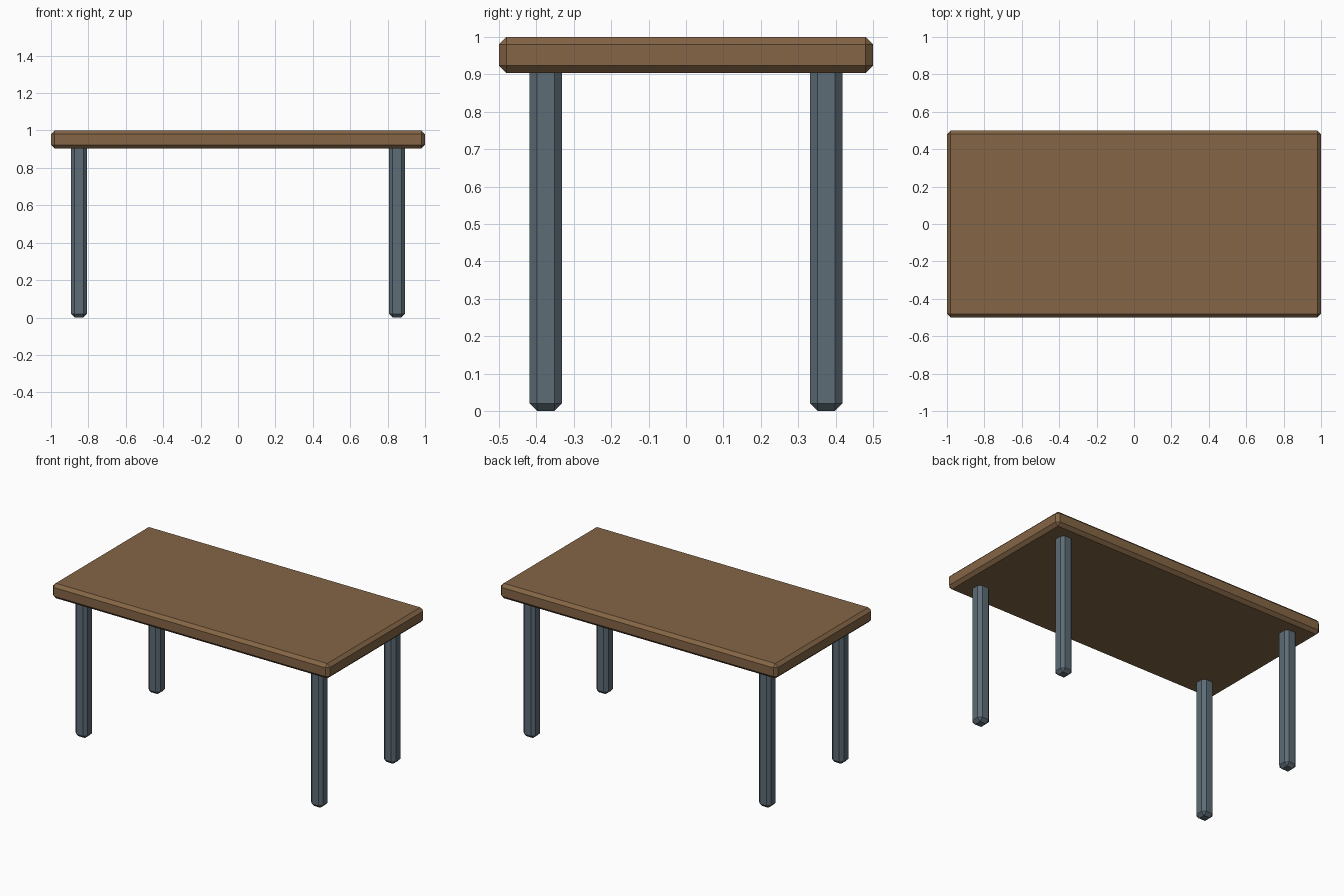
import bpy
import bmesh
from mathutils import Matrix, Vector

if "Cube" in bpy.data.objects:
    bpy.data.objects.remove(bpy.data.objects["Cube"])


def make_material(name, color):
    mat = bpy.data.materials.new(name)
    mat.diffuse_color = color
    mat.use_nodes = True
    mat.node_tree.nodes["Principled BSDF"].inputs["Base Color"].default_value = mat.diffuse_color
    return mat


def chamfered_box(name, center, size, chamfer, mat):
    bm = bmesh.new()
    bmesh.ops.create_cube(bm, size=1.0, matrix=Matrix.Diagonal((*size, 1.0)))
    bmesh.ops.bevel(bm, geom=bm.edges[:], offset=chamfer, segments=1,
                    profile=0.5, affect='EDGES')
    mesh = bpy.data.meshes.new(name)
    bm.to_mesh(mesh)
    bm.free()
    mesh.materials.append(mat)
    obj = bpy.data.objects.new(name, mesh)
    obj.location = Vector(center)
    bpy.context.collection.objects.link(obj)
    return obj


wood = make_material("wood", (0.23, 0.13, 0.06, 1.0))
metal = make_material("slate_metal", (0.11, 0.15, 0.18, 1.0))

# Table top slab
chamfered_box("table_top", (0, 0, 0.952), (2.0, 1.0, 0.097), 0.02, wood)

# Four legs, their tops sunk into the slab
LEG_TOP = 0.94
for y_name, y in (("front", -0.375), ("back", 0.375)):
    for x_name, x in (("left", -0.85), ("right", 0.85)):
        chamfered_box(f"{y_name}_{x_name}_leg", (x, y, LEG_TOP / 2),
                      (0.086, 0.086, LEG_TOP), 0.02, metal)
